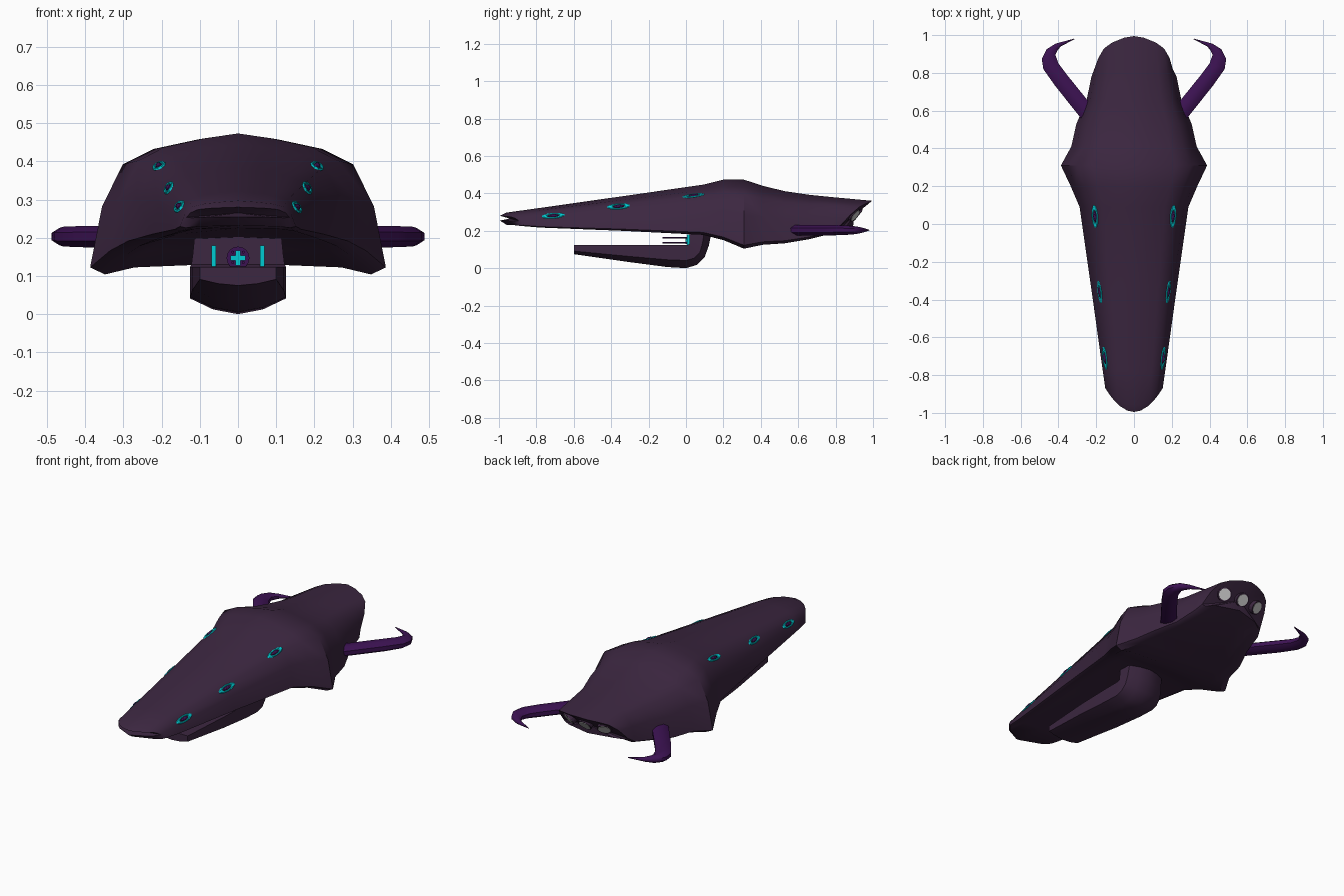
import bpy, bmesh, math
from mathutils import Vector, Matrix

if "Cube" in bpy.data.objects:
    bpy.data.objects.remove(bpy.data.objects["Cube"])


def material(name, rgb):
    m = bpy.data.materials.new(name)
    m.diffuse_color = (*rgb, 1)
    m.use_nodes = True
    m.node_tree.nodes["Principled BSDF"].inputs["Base Color"].default_value = m.diffuse_color
    return m


HULL = material("dark_hull", (0.045, 0.02, 0.052))
PURPLE = material("purple", (0.045, 0.006, 0.085))
CYAN = material("cyan", (0.0, 0.6, 0.65))


def loft(name, rings, mat, angle=40):
    """Skin closed rings of points and close both ends with a fan."""
    bm = bmesh.new()
    loops = [[bm.verts.new(p) for p in r] for r in rings]
    n = len(loops[0])
    for a, b in zip(loops, loops[1:]):
        for i in range(n):
            j = (i + 1) % n
            bm.faces.new((a[i], a[j], b[j], b[i]))
    for r in (loops[0], loops[-1]):
        c = bm.verts.new(sum((v.co for v in r), Vector()) / n)
        for i in range(n):
            bm.faces.new((r[i], r[(i + 1) % n], c))
    bmesh.ops.recalc_face_normals(bm, faces=bm.faces)
    me = bpy.data.meshes.new(name)
    bm.to_mesh(me)
    bm.free()
    me.shade_smooth()
    me.set_sharp_from_angle(angle=math.radians(angle))
    me.materials.append(mat)
    ob = bpy.data.objects.new(name, me)
    bpy.context.collection.objects.link(ob)
    return ob


def body_rings(half, stations):
    """Mirror a half section (x, t) and place it between top and bottom points."""
    section = half + [(-x, t) for x, t in half[-2:0:-1]]
    rings = []
    for hw, yt, zt, yb, zb, bow in stations:
        rings.append([(x * hw, yb + (yt - yb) * t + bow * x * x, zb + (zt - zb) * t)
                      for x, t in section])
    return rings


def finish(name, mat, matrix=None):
    ob = bpy.context.object
    ob.name = name
    if mat:
        ob.data.materials.append(mat)
    if matrix:
        ob.matrix_world = matrix
    return ob


def frame(loc, normal, along):
    z = Vector(normal).normalized()
    y = Vector(along)
    y = (y - z * y.dot(z)).normalized()
    m = Matrix((y.cross(z), y, z)).transposed().to_4x4()
    m.translation = loc
    return m


# Main hull: domed section, flared shoulders, undercut stern
dome = [(0, 1), (.26, .96), (.57, .89), (.78, .78), (.92, .48), (1, .05), (.9, 0), (.7, .05), (0, .08)]
hull = loft("hull", body_rings(dome, [
    # half width, top y, top z, bottom y, bottom z, bow
    (.135, -.995, .28, -.995, .252, .10),
    (.152, -.96, .297, -.96, .226, .09),
    (.165, -.78, .322, -.78, .217, 0),
    (.225, -.35, .383, -.35, .20, 0),
    (.288, .09, .446, .09, .178, 0),
    (.335, .20, .473, .20, .150, 0),
    (.387, .31, .473, .31, .104, 0),
    (.332, .41, .440, .41, .125, 0),
    (.305, .53, .411, .53, .133, 0),
    (.25, .66, .392, .66, .155, 0),
    (.225, .80, .378, .78, .185, 0),
    (.205, .995, .36, .885, .215, -.07),
]), HULL)

# Lower jaw that curls up into the hull
trough = [(0, 1), (1, 1), (1, .33), (.52, .1), (0, 0)]
loft("lower_jaw", body_rings(trough, [
    (.10, -.60, .124, -.60, .075, 0),
    (.12, -.30, .124, -.30, .032, 0),
    (.125, -.10, .124, -.10, .006, 0),
    (.125, 0, .124, 0, 0, 0),
    (.125, .01, .125, .06, .018, 0),
    (.122, .02, .13, .10, .06, 0),
    (.118, .02, .16, .122, .12, 0),
    (.112, .02, .22, .14, .21, 0),
]), HULL)

# Curved tail horns: inner edge, outer edge, half height
horn = [(.17, .57, .21, .48, .028), (.25, .66, .285, .565, .028), (.355, .79, .42, .735, .028),
        (.40, .85, .48, .82, .026), (.416, .895, .488, .873, .023), (.405, .92, .463, .925, .018),
        (.385, .942, .415, .955, .011), (.315, .978, .318, .981, .002)]
for side, label in ((1, "right"), (-1, "left")):
    rings = []
    for xi, yi, xo, yo, h in horn:
        ring = []
        for k in range(8):
            a = math.tau * (k + .5) / 8
            u = .5 + .5 * math.cos(a) / math.cos(math.pi / 8)
            ring.append((side * (xi + (xo - xi) * u), yi + (yo - yi) * u, .203 + h * math.sin(a) / math.cos(math.pi / 8)))
        rings.append(ring)
    loft("tail_horn_" + label, rings, PURPLE, 50)

bpy.context.view_layer.update()

# Glowing rings set along the upper hull
for side in (1, -1):
    for x, y in ((.207, .04), (.181, -.36), (.154, -.71)):
        ok, loc, nor, _ = hull.ray_cast(Vector((side * x, y, 2)), Vector((0, 0, -1)))
        m = frame(loc, nor, (0, 1, 0)) @ Matrix.Diagonal((1, 3.3, 1, 1))
        bpy.ops.mesh.primitive_torus_add(major_segments=10, minor_segments=6, major_radius=.0145, minor_radius=.0045)
        finish("hull_light", CYAN, m)
        bpy.ops.mesh.primitive_uv_sphere_add(segments=10, ring_count=6, radius=.009)
        finish("hull_light_core", PURPLE, m)

# Engine nozzles on the undercut stern
for x in (-.11, 0, .11):
    ok, loc, nor, _ = hull.ray_cast(Vector((x, 2, .29)), Vector((0, -1, 0)))
    m = frame(loc, (x * 3, .78, -.62), (0, 0, 1))
    bpy.ops.mesh.primitive_cylinder_add(vertices=16, radius=.04, depth=.03)
    finish("engine_rim", HULL, m)
    bpy.ops.mesh.primitive_cylinder_add(vertices=16, radius=.033, depth=.034)
    finish("engine_glow", None, m)

# Cannon in the throat of the jaw: disc, cross and rods
facing = Matrix.Rotation(math.pi / 2, 4, 'X')
bpy.ops.mesh.primitive_cylinder_add(vertices=16, radius=.03, depth=.04)
finish("cannon_disc", PURPLE, Matrix.Translation((0, .025, .147)) @ facing)
for w, h in ((.038, .013), (.013, .038)):
    bpy.ops.mesh.primitive_cube_add(size=1)
    finish("cannon_cross", CYAN, Matrix.Translation((0, .004, .147)) @ Matrix.Diagonal((w, .012, h, 1)))
for sx in (-1, 1):
    for sz in (-1, 1):
        bpy.ops.mesh.primitive_cylinder_add(vertices=6, radius=.004, depth=.13)
        finish("cannon_rod", PURPLE, Matrix.Translation((sx * .014, -.06, .149 + sz * .0135)) @ facing)

# Glowing strips beside the cannon
for side in (1, -1):
    bpy.ops.mesh.primitive_cube_add(size=1)
    finish("throat_strip", CYAN, Matrix.Translation((side * .063, .014, .15)) @ Matrix.Diagonal((.012, .016, .06, 1)))
